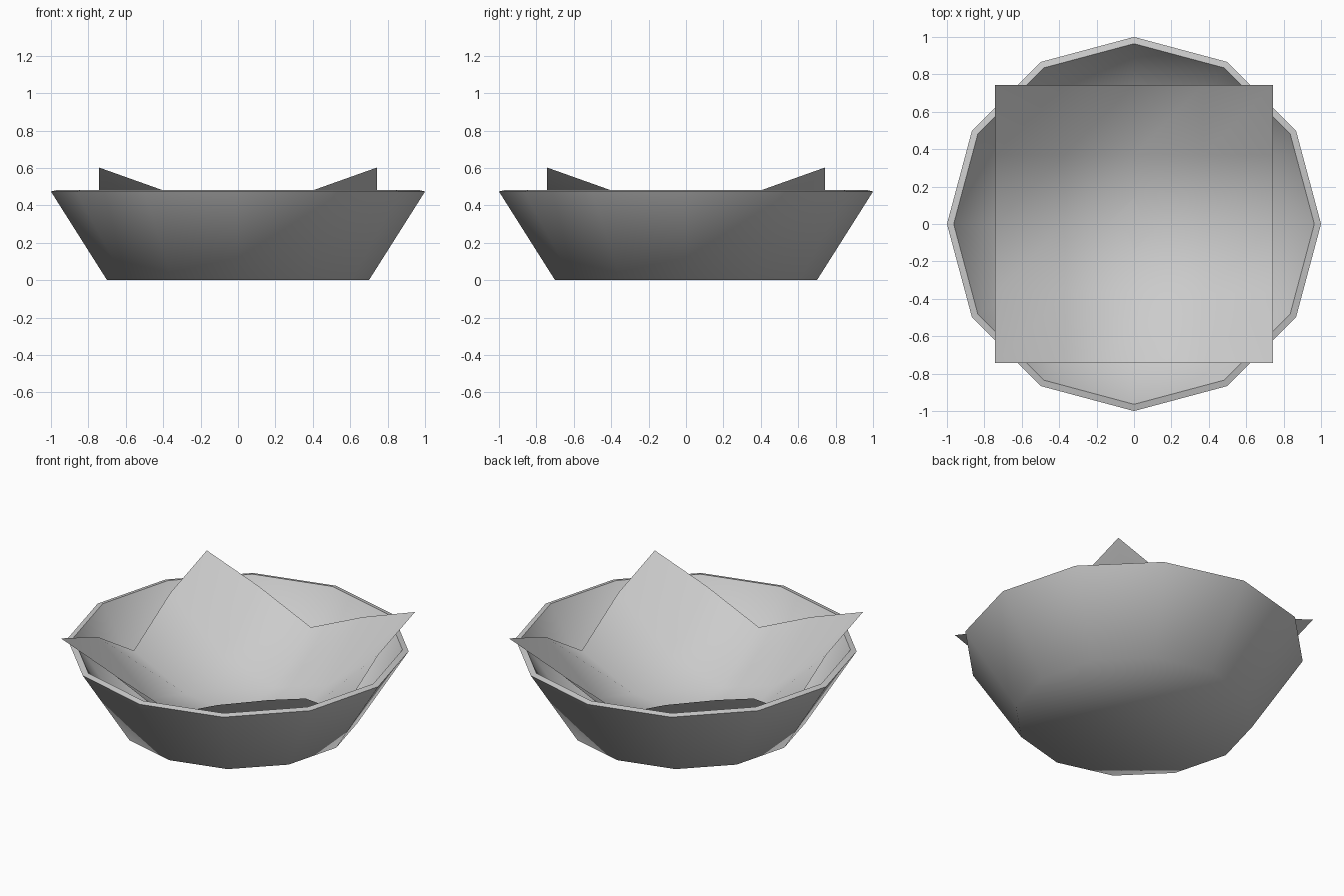
import bpy, math

if "Cube" in bpy.data.objects:
    bpy.data.objects.remove(bpy.data.objects["Cube"])


def make_object(name, verts, faces, angle):
    mesh = bpy.data.meshes.new(name)
    mesh.from_pydata(verts, [], faces)
    mesh.update()
    obj = bpy.data.objects.new(name, mesh)
    bpy.context.collection.objects.link(obj)
    bpy.ops.object.select_all(action='DESELECT')
    obj.select_set(True)
    bpy.context.view_layer.objects.active = obj
    bpy.ops.object.shade_smooth_by_angle(angle=math.radians(angle))
    return obj


# Bowl: twelve-sided wall with thickness, outer base -> rim -> inner floor
SIDES = 12
profile = [(0.70, 0.0), (1.0, 0.474), (0.964, 0.483), (0.68, 0.035)]
verts = [(r * math.cos(math.tau * i / SIDES), r * math.sin(math.tau * i / SIDES), z)
         for r, z in profile for i in range(SIDES)]
faces = [(k * SIDES + i, k * SIDES + (i + 1) % SIDES,
          (k + 1) * SIDES + (i + 1) % SIDES, (k + 1) * SIDES + i)
         for k in range(len(profile) - 1) for i in range(SIDES)]
faces.append(tuple(reversed(range(SIDES))))
faces.append(tuple(range(3 * SIDES, 4 * SIDES)))
make_object("bowl", verts, faces, 62)

# Cloth: square sheet of 4 x 4 panels sagging into the bowl, corners raised
HALF = 0.742
height = [[0.02, 0.06, 0.305],
          [0.06, 0.17, 0.47],
          [0.24, 0.47, 0.602]]
verts = [(HALF * i / 2, HALF * j / 2, height[abs(i)][abs(j)])
         for j in range(-2, 3) for i in range(-2, 3)]
faces = [(j * 5 + i, j * 5 + i + 1, (j + 1) * 5 + i + 1, (j + 1) * 5 + i)
         for j in range(4) for i in range(4)]
make_object("cloth", verts, faces, 80)
